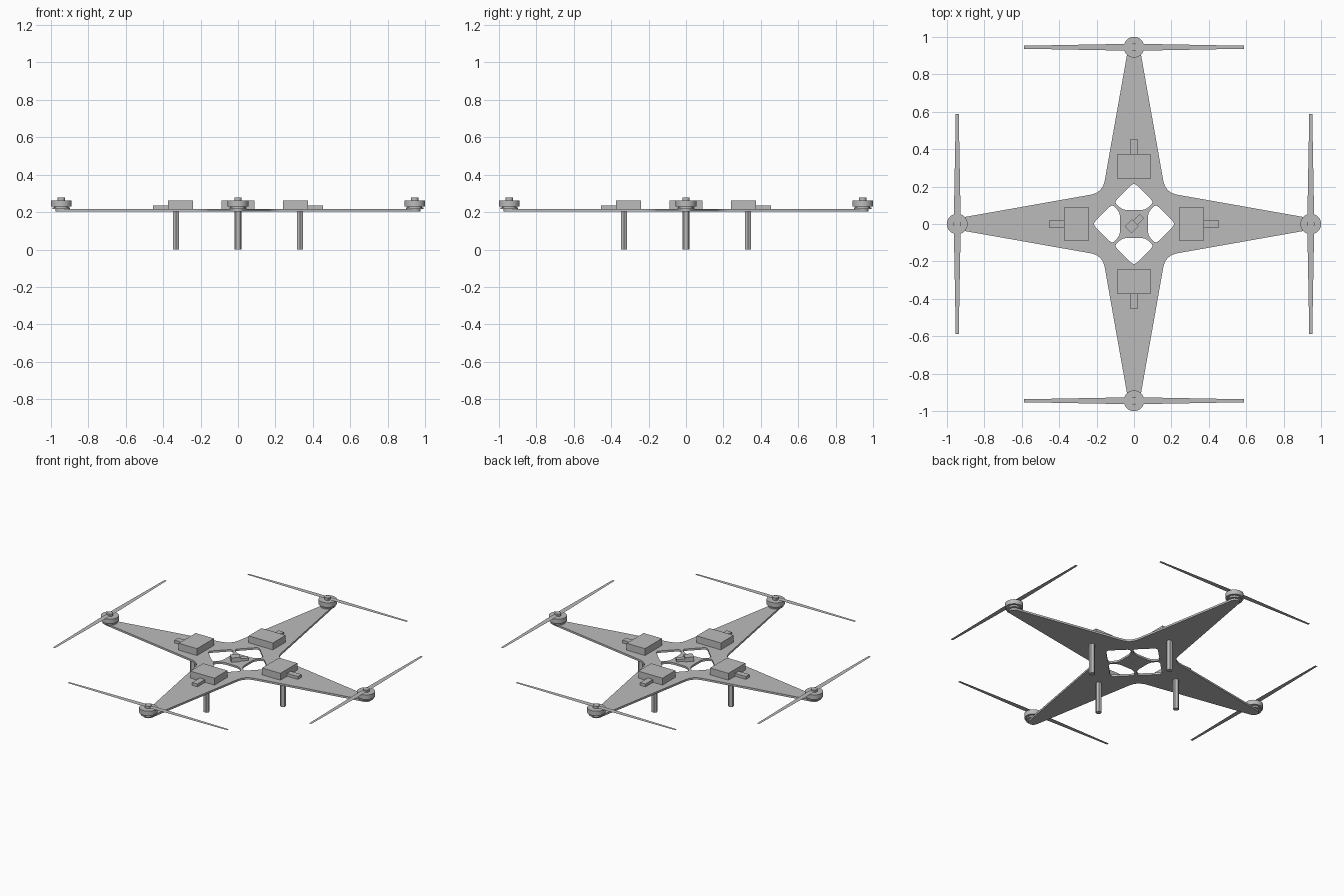
import bpy, bmesh, math
from mathutils import Matrix, Vector

cube = bpy.data.objects.get("Cube")
if cube:
    bpy.data.objects.remove(cube, do_unlink=True)

grey = bpy.data.materials.new("plain grey")
grey.use_nodes = True
colour = (0.5, 0.5, 0.5, 1)
grey.diffuse_color = colour
grey.node_tree.nodes["Principled BSDF"].inputs["Base Color"].default_value = colour

MOTOR, FLOOR, TOP = 0.945, 0.203, 0.216


def finish(name, bm, turn=0):
    me = bpy.data.meshes.new(name)
    bm.transform(Matrix.Rotation(turn, 4, 'Z'))
    bm.to_mesh(me)
    bm.free()
    me.materials.append(grey)
    ob = bpy.data.objects.new(name, me)
    bpy.context.collection.objects.link(ob)
    return ob


def add_box(bm, x0, x1, width, z0, z1):
    m = Matrix.Translation(((x0 + x1) / 2, 0, (z0 + z1) / 2)) @ Matrix.Diagonal((x1 - x0, width, z1 - z0, 1))
    bmesh.ops.create_cube(bm, size=1, matrix=m)


def add_tube(bm, x, r, z0, z1, sides):
    bmesh.ops.create_cone(bm, cap_ends=True, segments=sides, radius1=r, radius2=r, depth=z1 - z0,
                          matrix=Matrix.Translation((x, 0, (z0 + z1) / 2)))


def rounded(points, cut, steps=6):
    """Round each corner of a closed outline with a short curve."""
    out = []
    for i, p in enumerate(points):
        p = Vector(p)
        a, b = Vector(points[i - 1]), Vector(points[(i + 1) % len(points)])
        a = p + (a - p).normalized() * cut
        b = p + (b - p).normalized() * cut
        for k in range(steps + 1):
            t = k / steps
            out.append(a * (1 - t) ** 2 + p * 2 * t * (1 - t) + b * t * t)
    return out


def spin(points, turn):
    return [Matrix.Rotation(turn, 2) @ Vector(p) for p in points]


# Frame plate: cross outline with a round tip on each arm and four windows
quarter = [Vector((MOTOR + 0.03 * math.cos(a), 0.03 * math.sin(a)))
           for a in [math.radians(d) for d in range(-80, 81, 20)]]
start, corner, end = Vector((0.235, 0.156)), Vector((0.167, 0.167)), Vector((0.156, 0.235))
quarter += [start * (1 - t) ** 2 + corner * 2 * t * (1 - t) + end * t * t for t in [k / 8 for k in range(9)]]
window = rounded([(0.222, 0), (0.115, 0.107), (0.075, 0.06), (0.075, -0.06), (0.115, -0.107)], 0.024)
loops = [[p for i in range(4) for p in spin(quarter, i * math.pi / 2)]]
loops += [spin(window, i * math.pi / 2) for i in range(4)]
curve = bpy.data.curves.new("frame_outline", 'CURVE')
curve.dimensions = '2D'
curve.fill_mode = 'BOTH'
curve.extrude = (TOP - FLOOR) / 2
for loop in loops:
    s = curve.splines.new('POLY')
    s.points.add(len(loop) - 1)
    for pt, p in zip(s.points, loop):
        pt.co = (p.x, p.y, 0, 1)
    s.use_cyclic_u = True
curve.materials.append(grey)
frame = bpy.data.objects.new("frame_plate", curve)
frame.location.z = (TOP + FLOOR) / 2
bpy.context.collection.objects.link(frame)

for i, side in enumerate(("left", "back", "right", "front")):
    turn = i * math.pi / 2
    # Speed controller box with its plug
    bm = bmesh.new()
    add_box(bm, 0.24, 0.375, 0.178, TOP, 0.262)
    add_box(bm, 0.375, 0.455, 0.038, TOP, 0.235)
    finish(side + "_controller", bm, turn)
    # Leg
    bm = bmesh.new()
    add_tube(bm, 0.332, 0.019, 0, FLOOR, 6)
    finish(side + "_leg", bm, turn)
    # Motor: base, narrow neck, wide bell and shaft
    bm = bmesh.new()
    for r, z0, z1 in ((0.046, TOP, 0.224), (0.04, 0.224, 0.231), (0.055, 0.231, 0.262), (0.02, 0.262, 0.278)):
        add_tube(bm, MOTOR, r, z0, z1, 32)
    motor = finish(side + "_motor", bm, turn)
    bpy.context.view_layer.objects.active = motor
    motor.select_set(True)
    bpy.ops.object.shade_smooth_by_angle()
    motor.select_set(False)
    # Propeller: paper-thin tapered blades
    bm = bmesh.new()
    half = ((-0.588, 0.008), (-0.1, 0.017), (0.1, 0.017), (0.588, 0.008))
    ring = [(MOTOR + w, y) for y, w in half] + [(MOTOR - w, y) for y, w in reversed(half)]
    bm.faces.new([bm.verts.new((x, y, 0.27)) for x, y in ring])
    bmesh.ops.recalc_face_normals(bm, faces=bm.faces)
    finish(side + "_propeller", bm, turn)

# Flight board in the middle, set diagonally
bm = bmesh.new()
add_box(bm, -0.045, 0.01, 0.05, TOP, 0.245)
add_box(bm, 0.01, 0.06, 0.034, TOP, 0.232)
finish("flight_board", bm, math.pi / 4)
